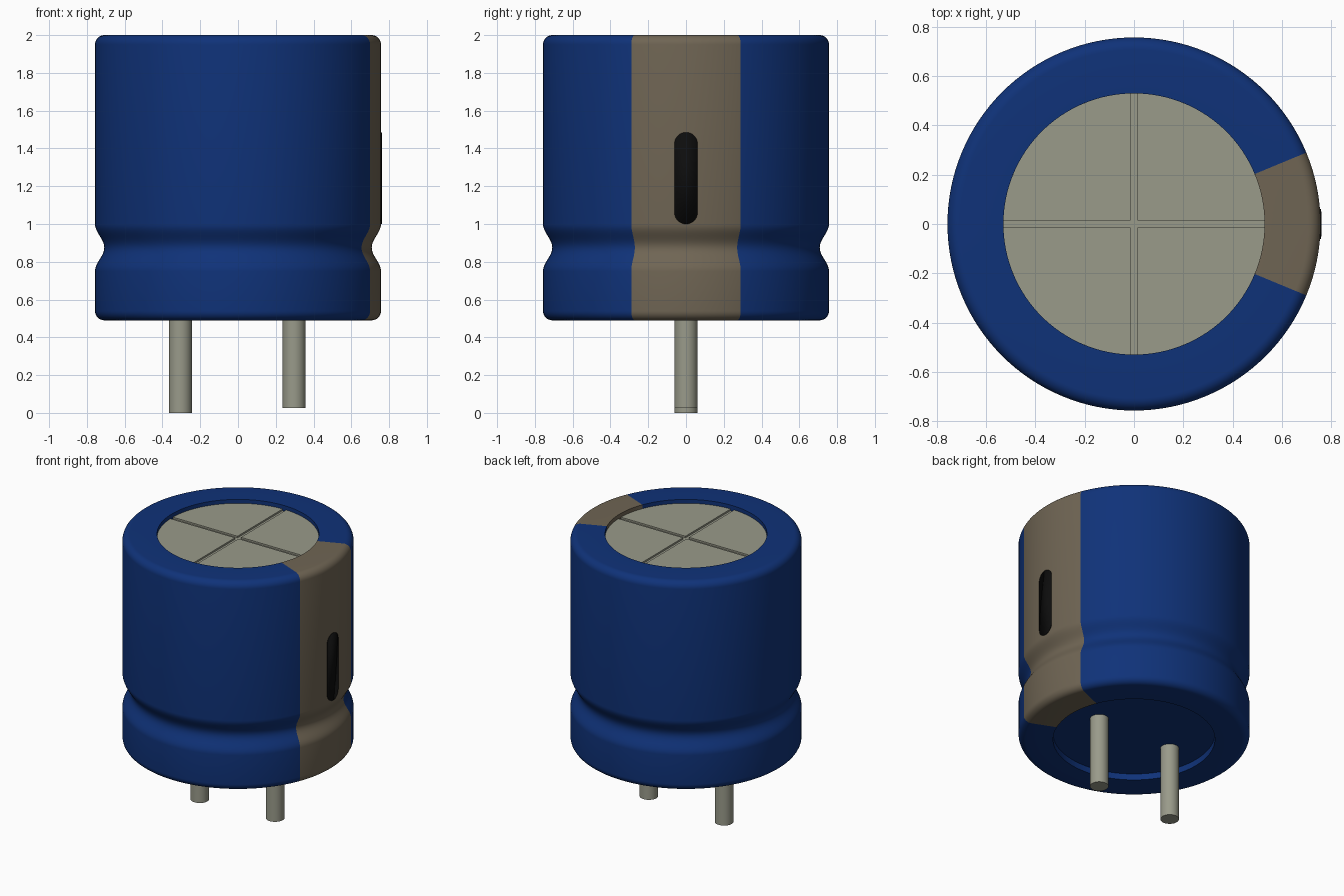
import bpy
import bmesh
from math import sin, cos, pi, radians, sqrt, atan2

cube = bpy.data.objects.get("Cube")
if cube:
    bpy.data.objects.remove(cube, do_unlink=True)

SIDES = 128
RADIUS = 0.757
BOTTOM, TOP = 0.49, 2.0
LIP = 0.53           # radius of the opening at both ends
BEVEL = 0.05


def material(name, rgb):
    mat = bpy.data.materials.new(name)
    mat.use_nodes = True
    mat.diffuse_color = (*rgb, 1)
    bsdf = mat.node_tree.nodes["Principled BSDF"]
    bsdf.inputs["Base Color"].default_value = (*rgb, 1)
    bsdf.inputs["Roughness"].default_value = 0.6
    return mat


blue = material("blue sleeve", (0.0048, 0.032, 0.19))
taupe = material("taupe stripe", (0.16, 0.13, 0.088))
metal = material("grey metal", (0.32, 0.325, 0.255))
black = material("black mark", (0.004, 0.004, 0.004))


def make_object(name, bm, *mats):
    bmesh.ops.recalc_face_normals(bm, faces=bm.faces[:])
    mesh = bpy.data.meshes.new(name)
    bm.to_mesh(mesh)
    bm.free()
    for mat in mats:
        mesh.materials.append(mat)
    obj = bpy.data.objects.new(name, mesh)
    bpy.context.collection.objects.link(obj)
    bpy.ops.object.select_all(action='DESELECT')
    obj.select_set(True)
    bpy.context.view_layer.objects.active = obj
    bpy.ops.object.shade_smooth_by_angle(angle=radians(35))
    return obj


def cylinder(name, radius, z0, z1, mat, x=0, sides=SIDES):
    bm = bmesh.new()
    bmesh.ops.create_cone(bm, cap_ends=True, segments=sides,
                          radius1=radius, radius2=radius, depth=z1 - z0)
    bmesh.ops.translate(bm, verts=bm.verts[:], vec=(x, 0, (z0 + z1) / 2))
    return make_object(name, bm, mat)


def arc(r, z, start, end, steps=8):
    """Quarter-round corner of the sleeve profile, as (radius, height) pairs."""
    angles = [radians(start + (end - start) * i / steps) for i in range(steps + 1)]
    return [(r + BEVEL * cos(a), z + BEVEL * sin(a)) for a in angles]


# Sleeve: revolved profile with rounded ends and a crimped groove
GROOVE_Z, GROOVE_HALF, GROOVE_DEPTH = 0.875, 0.125, 0.049
profile = [(LIP, BOTTOM + 0.06), (LIP, BOTTOM)]
profile += arc(RADIUS - BEVEL, BOTTOM + BEVEL, -90, 0)
for i in range(21):
    t = i / 10 - 1
    dip = GROOVE_DEPTH * (1 + cos(pi * t)) / 2
    profile.append((RADIUS - dip, GROOVE_Z + GROOVE_HALF * t))
profile += arc(RADIUS - BEVEL, TOP - BEVEL, 0, 90)
profile += [(LIP, TOP), (LIP, TOP - 0.05)]

bm = bmesh.new()
rings = []
for r, z in profile:
    rings.append([bm.verts.new((r * cos(2 * pi * i / SIDES), r * sin(2 * pi * i / SIDES), z))
                  for i in range(SIDES)])
for low, high in zip(rings, rings[1:]):
    for i in range(SIDES):
        j = (i + 1) % SIDES
        face = bm.faces.new((low[i], low[j], high[j], high[i]))
        centre = face.calc_center_median()
        # the polarity stripe covers an eighth of the turn, facing +x
        face.material_index = int(abs(atan2(centre.y, centre.x)) < pi / 8)
make_object("sleeve", bm, blue, taupe)

# Recessed base
cylinder("base_plug", LIP + 0.004, BOTTOM + 0.045, BOTTOM + 0.1, blue)

# Metal top: a disc carrying four raised quarters, leaving a cross groove
cylinder("vent_disc", LIP + 0.004, TOP - 0.1, TOP - 0.04, metal)
GAP = 0.014
bm = bmesh.new()
for quarter in range(4):
    edge = sqrt(LIP ** 2 - GAP ** 2)
    first = atan2(GAP, edge)
    outline = [(GAP, GAP)]
    for i in range(33):
        a = first + (pi / 2 - 2 * first) * i / 32
        outline.append((LIP * cos(a), LIP * sin(a)))
    turn = quarter * pi / 2
    verts = [bm.verts.new((x * cos(turn) - y * sin(turn), x * sin(turn) + y * cos(turn), TOP - 0.04))
             for x, y in outline]
    face = bm.faces.new(verts)
    raised = bmesh.ops.extrude_face_region(bm, geom=[face], use_keep_orig=True)
    moved = [v for v in raised["geom"] if isinstance(v, bmesh.types.BMVert)]
    bmesh.ops.translate(bm, verts=moved, vec=(0, 0, 0.012))
    bm.faces.remove(face)
make_object("vent_quarters", bm, metal)

# Minus mark: a thin rounded slot wrapped on the stripe
HALF_W, LOW, HIGH = 0.061, 1.0, 1.485
bm = bmesh.new()
columns = []
for i in range(25):
    y = -HALF_W * cos(pi * i / 24)
    cap = sqrt(max(HALF_W ** 2 - y ** 2, 1e-8))
    x = sqrt((RADIUS + 0.002) ** 2 - y ** 2)
    columns.append((bm.verts.new((x, y, LOW + HALF_W - cap)),
                    bm.verts.new((x, y, HIGH - HALF_W + cap))))
for (a, b), (c, d) in zip(columns, columns[1:]):
    bm.faces.new((a, c, d, b))
mark = make_object("minus_mark", bm, black)
solid = mark.modifiers.new("thickness", 'SOLIDIFY')
solid.thickness = 0.005
solid.offset = 0

# Leads, one slightly longer than the other
cylinder("right_lead", 0.061, 0.0, BOTTOM + 0.06, metal, x=-0.305, sides=32)
cylinder("left_lead", 0.061, 0.025, BOTTOM + 0.06, metal, x=0.297, sides=32)
